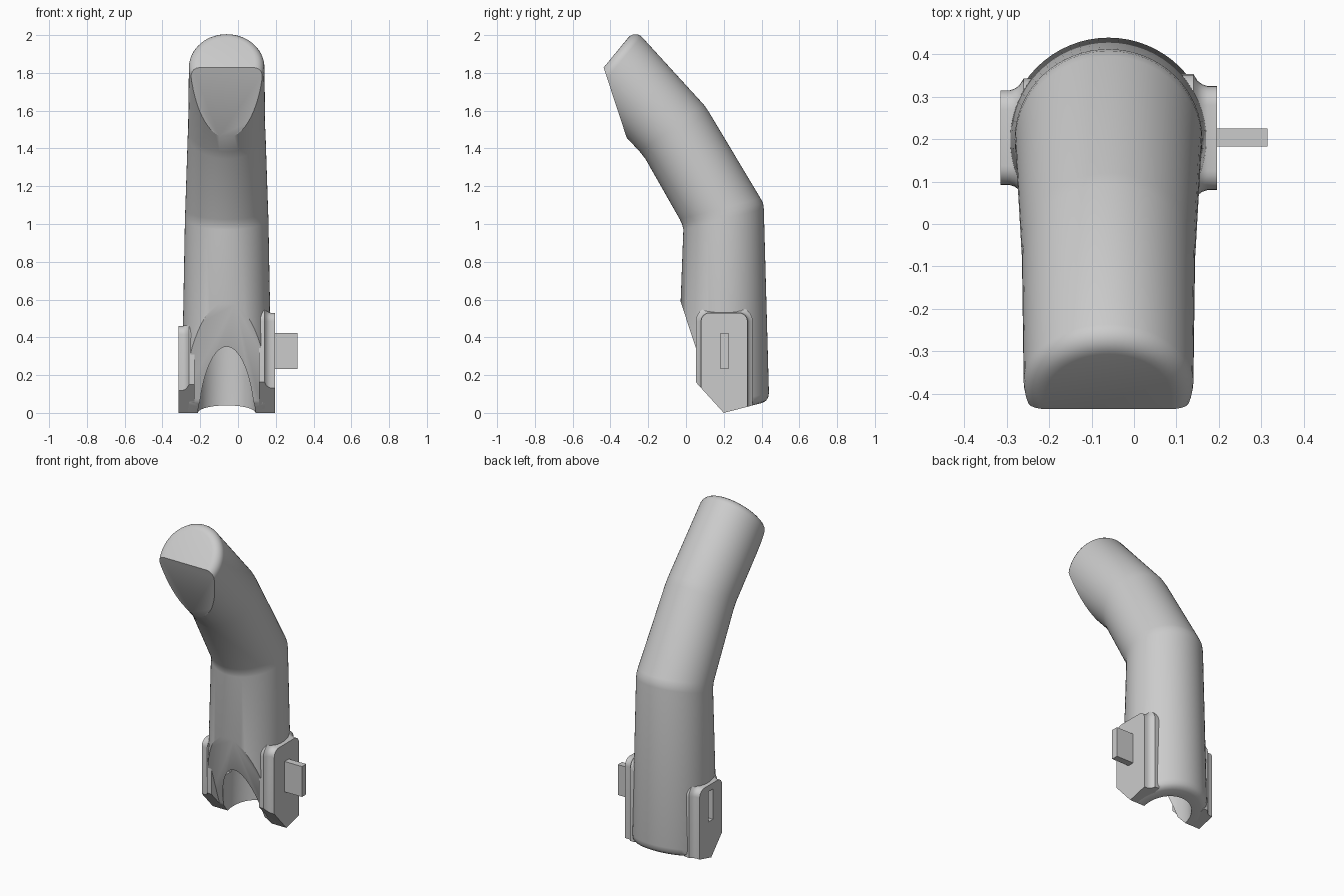
import bpy, bmesh
from math import sin, cos, pi, radians
from mathutils import Vector

if "Cube" in bpy.data.objects:
    bpy.data.objects.remove(bpy.data.objects["Cube"], do_unlink=True)

mat = bpy.data.materials.new("light grey")
mat.use_nodes = True
mat.diffuse_color = (0.6, 0.6, 0.6, 1)
mat.node_tree.nodes["Principled BSDF"].inputs["Base Color"].default_value = (0.6, 0.6, 0.6, 1)

CX, CY = -0.06, 0.2      # axis of the lower sleeve
N = 64
FRONT_SLOPE, BACK_SLOPE = -1.1, 0.26


def finish(bm, name, smooth=True):
    bmesh.ops.recalc_face_normals(bm, faces=bm.faces)
    me = bpy.data.meshes.new(name)
    bm.to_mesh(me)
    bm.free()
    me.materials.append(mat)
    ob = bpy.data.objects.new(name, me)
    bpy.context.collection.objects.link(ob)
    if smooth:
        bpy.ops.object.select_all(action='DESELECT')
        ob.select_set(True)
        bpy.context.view_layer.objects.active = ob
        bpy.ops.object.shade_smooth_by_angle(angle=radians(28))
    return ob


def loft(bm, loops):
    rings = [[bm.verts.new(p) for p in loop] for loop in loops]
    for a, b in zip(rings, rings[1:]):
        for i in range(len(a)):
            j = (i + 1) % len(a)
            bm.faces.new((a[i], a[j], b[j], b[i]))
    bm.faces.new(rings[0])
    bm.faces.new(rings[-1])


def trim(bm, point, normal):
    # remove everything on the normal side and close the hole
    geom = bm.verts[:] + bm.edges[:] + bm.faces[:]
    cut = bmesh.ops.bisect_plane(bm, geom=geom, plane_co=point, plane_no=normal,
                                 clear_outer=True, dist=1e-5)
    edges = [e for e in cut["geom_cut"] if isinstance(e, bmesh.types.BMEdge)]
    bmesh.ops.edgeloop_fill(bm, edges=edges)


def tilted_ring(front, back, half_width, shrink=0.0, shift=(0, 0)):
    f, b = Vector(front), Vector(back)
    mid, half = (f + b) / 2 + Vector(shift), (b - f) / 2
    half *= 1 - shrink / half.length
    w = half_width - shrink
    return [(CX + w * sin(t), mid.x + half.x * cos(t), mid.y + half.y * cos(t))
            for t in (2 * pi * i / N for i in range(N))]


def rim_ring(r, lift):
    # ring that follows the two sloping cuts of the sleeve mouth
    pts = []
    for i in range(N):
        t = 2 * pi * i / N
        dy = r * cos(t)
        pts.append((CX + r * sin(t), CY + dy, max(FRONT_SLOPE * dy, BACK_SLOPE * dy) + lift))
    return pts


def level_ring(r, z):
    return tilted_ring((CY - r, z), (CY + r, z), r)


# Bent sleeve: bore, rounded mouth, two bends, rounded tip
loops = [level_ring(r, z) for r, z in ((0.03, 0.95), (0.09, 0.93), (0.13, 0.88), (0.145, 0.8))]
loops += [rim_ring(0.152, 0), rim_ring(0.205, 0), rim_ring(0.223, 0.006),
          rim_ring(0.235, 0.02), rim_ring(0.239, 0.045)]
loops += [tilted_ring((-0.014, 0.97), (0.412, 1.08), 0.221),
          tilted_ring((-0.021, 1.0), (0.408, 1.11), 0.22),
          tilted_ring((-0.033, 1.025), (0.395, 1.135), 0.219),
          tilted_ring((-0.215, 1.345), (0.12, 1.595), 0.206),
          tilted_ring((-0.245, 1.383), (0.094, 1.632), 0.204)]
tip_front, tip_back = (-0.545, 1.695), (-0.275, 2.025)
axis = Vector((-0.77, 0.63))
R = 0.05
for k in range(6):
    t = k / 5 * pi / 2
    loops.append(tilted_ring(tip_front, tip_back, 0.2, R * (1 - cos(t)), axis * R * (sin(t) - 1)))
bm = bmesh.new()
loft(bm, loops)
trim(bm, (CX, -0.44, 1.84), (0, -0.38, -0.125))     # flat finger pad
sleeve = finish(bm, "bent_sleeve")


# Side plates: rounded outlines flaring into the sleeve
def outline(x, y0, y1, top, grow):
    y0, y1, top, r = y0 - grow, y1 + grow, top + grow, 0.045 + grow
    pts = [(x, y0, -0.3), (x, y1, -0.3)]
    for cy, start in ((y1 - r, 0), (y0 + r, pi / 2)):
        for k in range(7):
            t = start + k / 6 * pi / 2
            pts.append((x, cy + r * cos(t), top - r + r * sin(t)))
    return pts


def plate(name, side, outer, y0, y1, top):
    bm = bmesh.new()
    steps = ((0, 0), (0.022, 0), (0.034, 0.004), (0.045, 0.012), (0.055, 0.028), (0.085, 0.028))
    loft(bm, [outline(outer - side * d, y0, y1, top, g) for d, g in steps])
    for slope in (FRONT_SLOPE, BACK_SLOPE):
        trim(bm, (0, CY, 0), (0, slope, -1))
    return finish(bm, name)


left_plate = plate("left_plate", 1, 0.195, 0.08, 0.325, 0.53)
right_plate = plate("right_plate", -1, -0.315, 0.092, 0.315, 0.46)


# Tab on one plate, matching slot through the other
def box(name, x0, x1):
    bm = bmesh.new()
    bmesh.ops.create_cube(bm, size=1)
    for v in bm.verts:
        v.co = ((x0 + x1) / 2 + v.co.x * (x1 - x0), 0.204 + v.co.y * 0.042, 0.327 + v.co.z * 0.19)
    return finish(bm, name, smooth=False)


box("tab", 0.17, 0.315)
cutter = box("slot_cutter", -0.4, -0.17)
cutter.hide_render = True
cutter.display_type = 'WIRE'
for ob in (sleeve, right_plate):
    mod = ob.modifiers.new("slot", 'BOOLEAN')
    mod.operation = 'DIFFERENCE'
    mod.solver = 'EXACT'
    mod.object = cutter
cutter.hide_viewport = True
